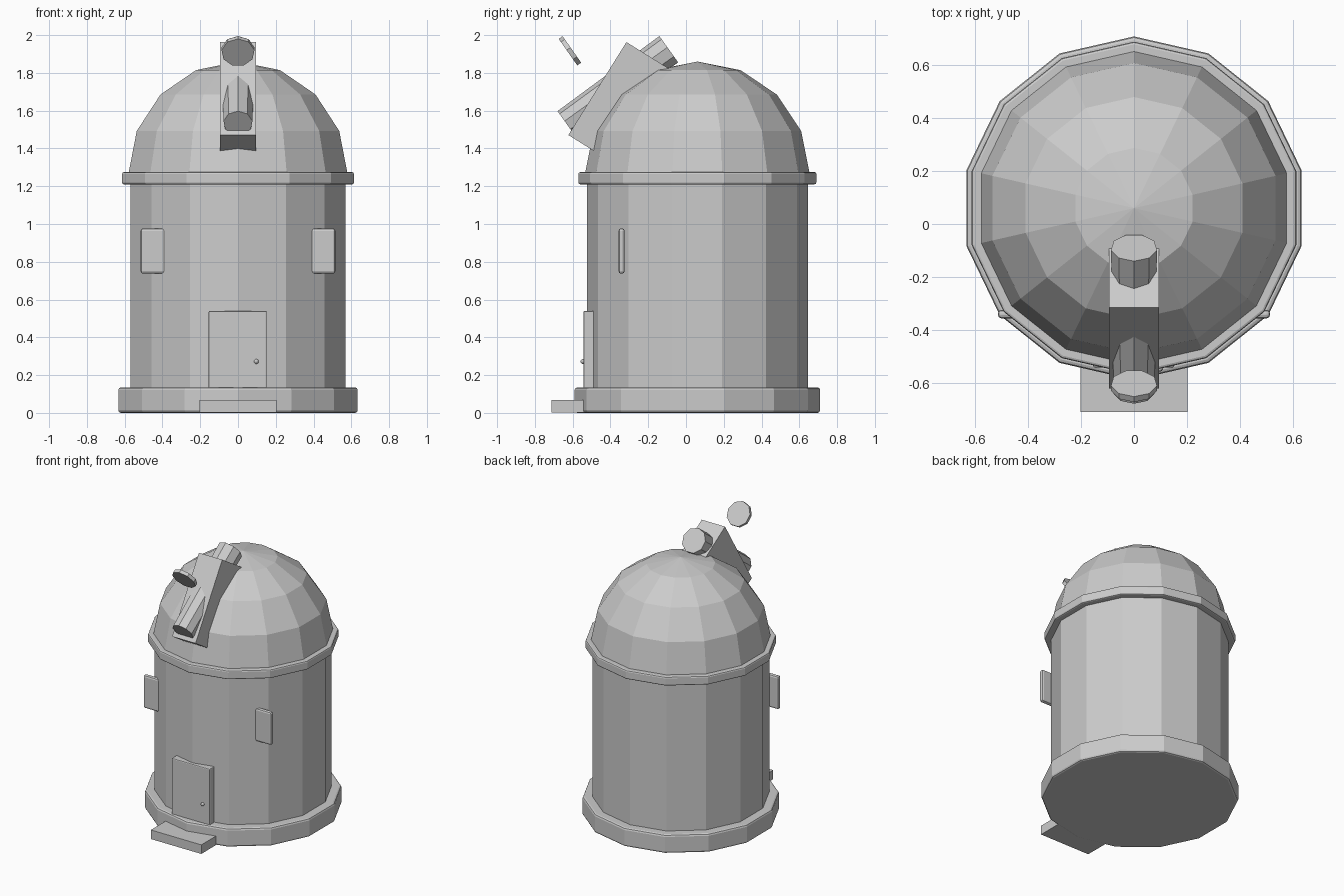
import bpy, bmesh, math
from mathutils import Matrix, Vector

cube = bpy.data.objects.get("Cube")
if cube:
    bpy.data.objects.remove(cube, do_unlink=True)

# Single plain stone colour
GREY = (0.6, 0.6, 0.6, 1)
stone = bpy.data.materials.new("light_grey")
stone.use_nodes = True
stone.diffuse_color = GREY
stone.node_tree.nodes["Principled BSDF"].inputs["Base Color"].default_value = GREY


def finish(name, bm, location=(0, 0, 0), tilt=0):
    bmesh.ops.recalc_face_normals(bm, faces=bm.faces)
    mesh = bpy.data.meshes.new(name)
    bm.to_mesh(mesh)
    bm.free()
    mesh.materials.append(stone)
    obj = bpy.data.objects.new(name, mesh)
    obj.location = location
    obj.rotation_euler.x = math.radians(tilt)
    bpy.context.collection.objects.link(obj)
    return obj


def lathe(name, profile, sides, location, tilt=0):
    """Spin (radius, height) points into a faceted solid, one corner on local -y."""
    bm = bmesh.new()
    rings = []
    for r, z in profile:
        angles = [2 * math.pi * i / sides - math.pi / 2 for i in range(sides)]
        rings.append([bm.verts.new((r * math.cos(a), r * math.sin(a), z)) for a in angles])
    for low, high in zip(rings, rings[1:]):
        for i in range(sides):
            j = (i + 1) % sides
            bm.faces.new((low[i], low[j], high[j], high[i]))
    bm.faces.new(rings[0])
    bm.faces.new(rings[-1])
    bmesh.ops.remove_doubles(bm, verts=bm.verts, dist=1e-5)
    return finish(name, bm, location, tilt)


def box(name, low, high, bevel=0, tilt=0):
    low, high = Vector(low), Vector(high)
    bm = bmesh.new()
    bmesh.ops.create_cube(bm, size=1, matrix=Matrix.Diagonal((*(high - low), 1)))
    obj = finish(name, bm, (low + high) / 2, tilt)
    if bevel:
        mod = obj.modifiers.new("Bevel", "BEVEL")
        mod.width = bevel
        mod.segments = 2
    return obj


def band(radius, low, high, c):
    """Profile of a disc with rounded rims."""
    k = c * 0.3
    return [(radius - c, low), (radius - k, low + k), (radius, low + c),
            (radius, high - c), (radius - k, high - k), (radius - c, high)]


# Round tower
SIDES = 14
CENTRE = (0, 0.06, 0)
lathe("base_plinth", band(0.65, 0, 0.135, 0.014), SIDES, CENTRE)
lathe("tower_wall", [(0.585, 0.1), (0.585, 1.24)], SIDES, CENTRE)
lathe("dome_ring", band(0.63, 1.21, 1.275, 0.01), SIDES, CENTRE)

# Domed roof, four facet rows up to a point
R = 0.595
dome = [(R * math.cos(a), 1.265 + R * math.sin(a))
        for a in (math.pi / 8 * i for i in range(5))]
lathe("dome", dome, SIDES, CENTRE)

# Sloping housing set into the front of the dome
DEPTH, LENGTH, WIDTH = 0.3, 0.58, 0.188
mid = Vector((0, -0.469, 1.717)) + Vector((0, 0.848, -0.53)) * DEPTH / 2
half = Vector((WIDTH, DEPTH, LENGTH)) / 2
box("telescope_housing", mid - half, mid + half, tilt=-32)

# Telescope tube and separate lens disc
lathe("telescope_tube", [(0.078, 0), (0.0884, 0.67)], 9, (0, -0.635, 1.534), -54.5)
lathe("lens_disc", [(0.0884, -0.0125), (0.0884, 0.0125)], 9, (0, -0.613, 1.915), -55)

# Door, knob and step
box("door", (-0.155, -0.543, 0.1), (0.152, -0.45, 0.54), 0.007)
bm = bmesh.new()
bmesh.ops.create_uvsphere(bm, u_segments=10, v_segments=6, radius=0.013)
finish("door_knob", bm, (0.097, -0.546, 0.272))
box("door_step", (-0.203, -0.712, 0.002), (0.203, -0.52, 0.068))

# Window plates on both sides of the front
for side, name in ((1, "left_window"), (-1, "right_window")):
    xs = sorted((side * 0.32, side * 0.515))
    box(name, (xs[0], -0.357, 0.737), (xs[1], -0.325, 0.977), 0.013)
